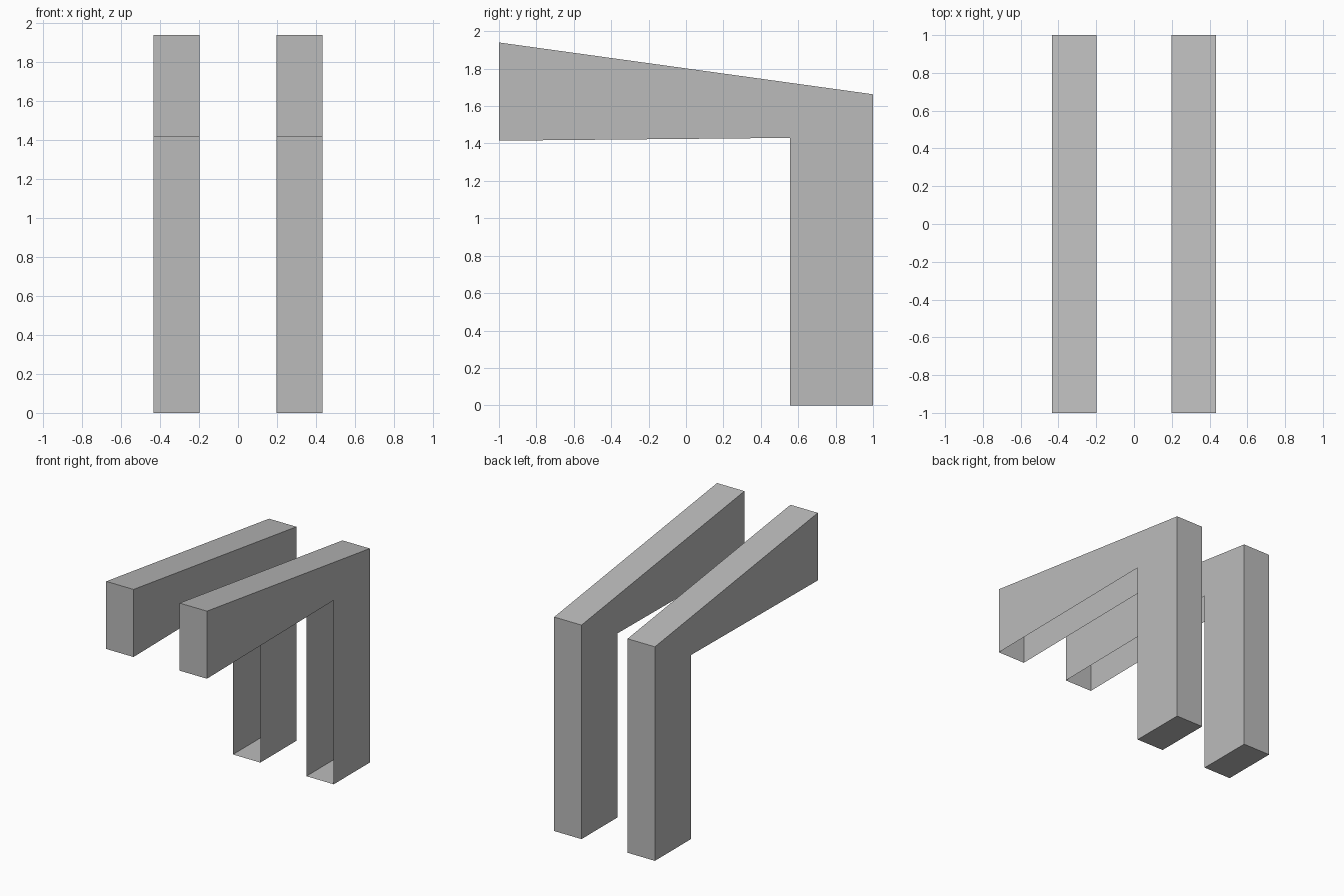
import bpy
import bmesh

cube = bpy.data.objects.get("Cube")
if cube:
    bpy.data.objects.remove(cube, do_unlink=True)

grey = bpy.data.materials.new("plain_grey")
grey.use_nodes = True
colour = (0.5, 0.5, 0.5, 1)
grey.diffuse_color = colour
grey.node_tree.nodes["Principled BSDF"].inputs["Base Color"].default_value = colour

# Side outline (y, z): arm tip, top, back, foot, inner corner
PROFILE = [(-1, 1.415), (-1, 1.94), (1, 1.663), (1, 0), (0.557, 0), (0.557, 1.43)]
INNER, OUTER = 0.198, 0.433


def bracket(name, x0, x1):
    """Hollow bracket, open under the arm and along the front of the leg."""
    bm = bmesh.new()
    near = [bm.verts.new((x0, y, z)) for y, z in PROFILE]
    far = [bm.verts.new((x1, y, z)) for y, z in PROFILE]
    bm.faces.new(near)
    bm.faces.new(far[::-1])
    # Walls for the tip, top, back and foot only
    for i in range(4):
        bm.faces.new((near[i + 1], near[i], far[i], far[i + 1]))
    bmesh.ops.recalc_face_normals(bm, faces=bm.faces)
    # Make sure the walls face outwards
    bm.faces.ensure_lookup_table()
    if bm.faces[0].normal.x > 0:
        bmesh.ops.reverse_faces(bm, faces=bm.faces)
    mesh = bpy.data.meshes.new(name)
    bm.to_mesh(mesh)
    bm.free()
    mesh.materials.append(grey)
    obj = bpy.data.objects.new(name, mesh)
    bpy.context.collection.objects.link(obj)


bracket("left_bracket", INNER, OUTER)
bracket("right_bracket", -OUTER, -INNER)
